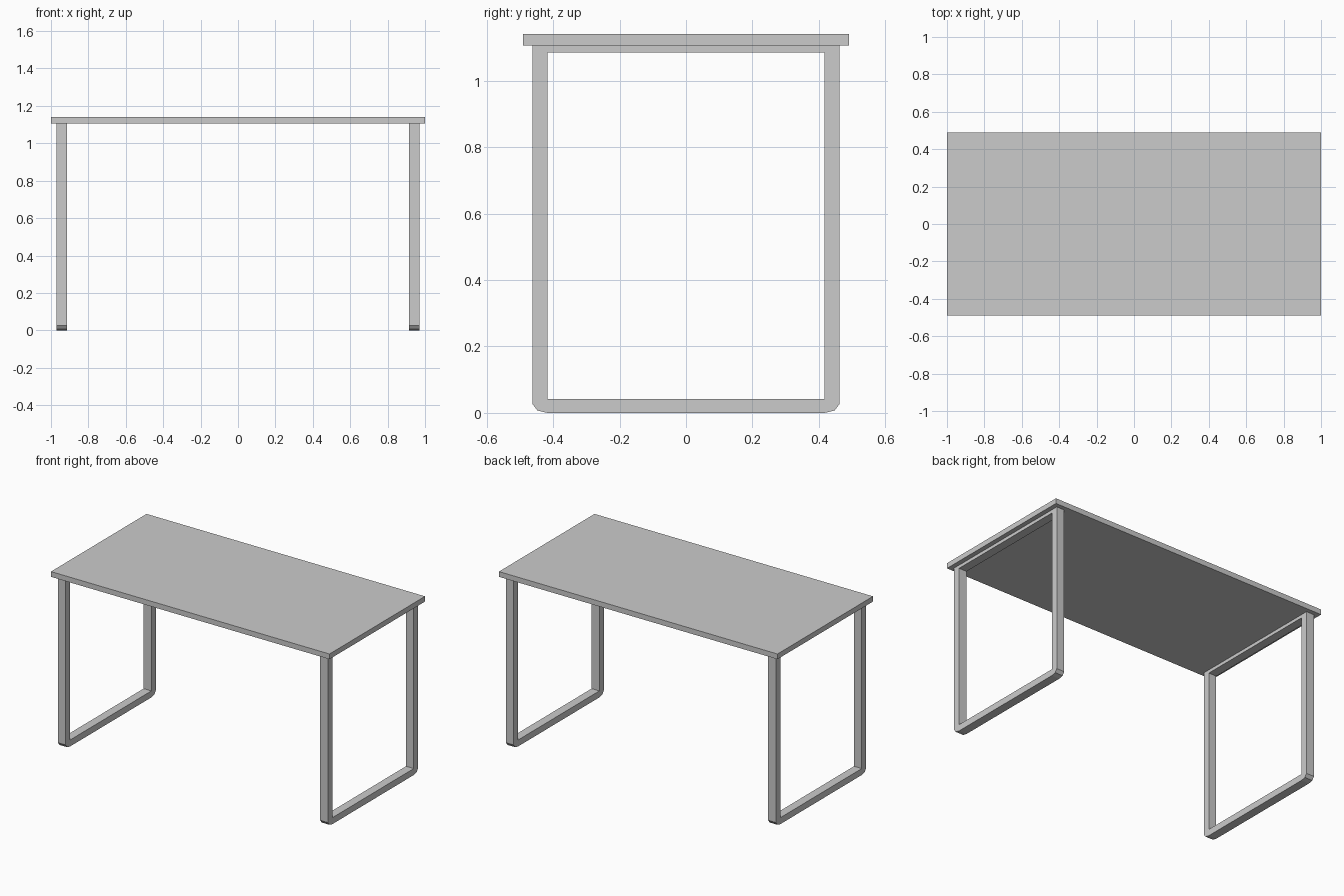
import bpy
import bmesh

if "Cube" in bpy.data.objects:
    bpy.data.objects.remove(bpy.data.objects["Cube"])

TOP_Z, UNDER_Z = 1.14, 1.106


def make_object(name, bm):
    mesh = bpy.data.meshes.new(name)
    bm.to_mesh(mesh)
    bm.free()
    obj = bpy.data.objects.new(name, mesh)
    bpy.context.collection.objects.link(obj)
    return obj


# Tabletop: flat slab
bm = bmesh.new()
bmesh.ops.create_cube(bm, size=1)
bmesh.ops.scale(bm, vec=(2.0, 0.98, TOP_Z - UNDER_Z), verts=bm.verts)
bmesh.ops.translate(bm, vec=(0, 0, (TOP_Z + UNDER_Z) / 2), verts=bm.verts)
make_object("tabletop", bm)

# Leg frames: half of a closed loop (y, z) with a bevelled lower corner,
# extruded along x and mirrored front/back and left/right
X_IN, X_OUT = 0.914, 0.97
half_loop = [
    (0, 0), (0.417, 0), (0.447, 0.007), (0.462, 0.027), (0.462, UNDER_Z),
    (0, UNDER_Z), (0, 1.085), (0.417, 1.085), (0.417, 0.042), (0, 0.042),
]
bm = bmesh.new()
face = bm.faces.new([bm.verts.new((X_IN, y, z)) for y, z in half_loop])
extruded = bmesh.ops.extrude_face_region(bm, geom=[face], use_keep_orig=True)
new_verts = [g for g in extruded["geom"] if isinstance(g, bmesh.types.BMVert)]
bmesh.ops.translate(bm, vec=(X_OUT - X_IN, 0, 0), verts=new_verts)
bmesh.ops.recalc_face_normals(bm, faces=bm.faces)

# Open the ends on the mirror plane so the halves join cleanly
ends = [f for f in bm.faces if all(abs(v.co.y) < 1e-6 for v in f.verts)]
bmesh.ops.delete(bm, geom=ends, context='FACES')

frames = make_object("leg_frames", bm)
mirror = frames.modifiers.new("mirror", 'MIRROR')
mirror.use_axis = (True, True, False)
